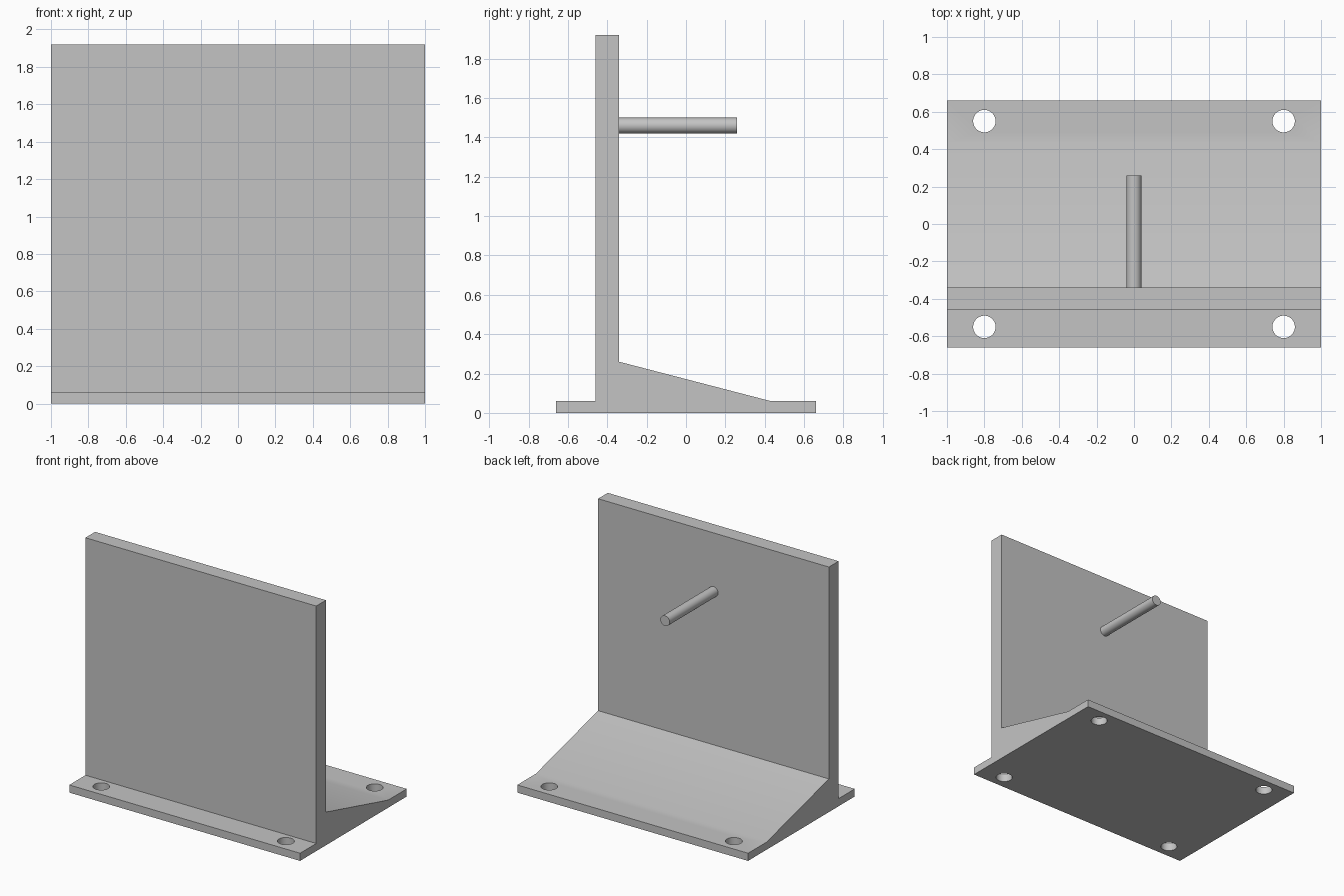
import bpy
import bmesh
import math
from mathutils import Matrix

cube = bpy.data.objects.get("Cube")
if cube:
    bpy.data.objects.remove(cube, do_unlink=True)

GREY = (0.55, 0.55, 0.55, 1.0)
grey = bpy.data.materials.new("plain grey")
grey.use_nodes = True
grey.diffuse_color = GREY
grey.node_tree.nodes["Principled BSDF"].inputs["Base Color"].default_value = GREY


def add_object(name, bm):
    bmesh.ops.recalc_face_normals(bm, faces=bm.faces)
    mesh = bpy.data.meshes.new(name)
    bm.to_mesh(mesh)
    bm.free()
    mesh.materials.append(grey)
    obj = bpy.data.objects.new(name, mesh)
    bpy.context.collection.objects.link(obj)
    return obj


def add_cylinder(bm, radius, depth, matrix):
    bmesh.ops.create_cone(bm, cap_ends=True, segments=48, radius1=radius,
                          radius2=radius, depth=depth, matrix=matrix)


def smooth(obj):
    bpy.ops.object.select_all(action='DESELECT')
    obj.select_set(True)
    bpy.context.view_layer.objects.active = obj
    bpy.ops.object.shade_smooth_by_angle(angle=math.radians(30))


# Bracket: side profile (y, z) of base, wall and sloped rib, extruded across x
profile = [(-0.66, 0), (0.66, 0), (0.66, 0.06), (0.43, 0.06), (-0.34, 0.26),
           (-0.34, 1.92), (-0.46, 1.92), (-0.46, 0.06), (-0.66, 0.06)]
bm = bmesh.new()
face = bm.faces.new([bm.verts.new((-1, y, z)) for y, z in profile])
extruded = bmesh.ops.extrude_face_region(bm, geom=[face])["geom"]
bmesh.ops.translate(bm, vec=(2, 0, 0),
                    verts=[v for v in extruded if isinstance(v, bmesh.types.BMVert)])
bracket = add_object("bracket", bm)

# Four bolt holes through the base
bm = bmesh.new()
for x in (-0.8, 0.8):
    for y in (-0.55, 0.55):
        add_cylinder(bm, 0.06, 0.3, Matrix.Translation((x, y, 0.03)))
cutter = add_object("bolt_hole_cutter", bm)
cutter.hide_render = True

cut = bracket.modifiers.new("bolt holes", 'BOOLEAN')
cut.operation = 'DIFFERENCE'
cut.solver = 'EXACT'
cut.object = cutter
bpy.ops.object.select_all(action='DESELECT')
bracket.select_set(True)
bpy.context.view_layer.objects.active = bracket
bpy.ops.object.modifier_apply(modifier=cut.name)
bpy.data.objects.remove(cutter, do_unlink=True)
smooth(bracket)

# Horizontal peg sticking out of the back of the wall
bm = bmesh.new()
add_cylinder(bm, 0.04, 0.62, Matrix.Translation((0, -0.05, 1.46))
             @ Matrix.Rotation(math.pi / 2, 4, 'X'))
smooth(add_object("peg", bm))
